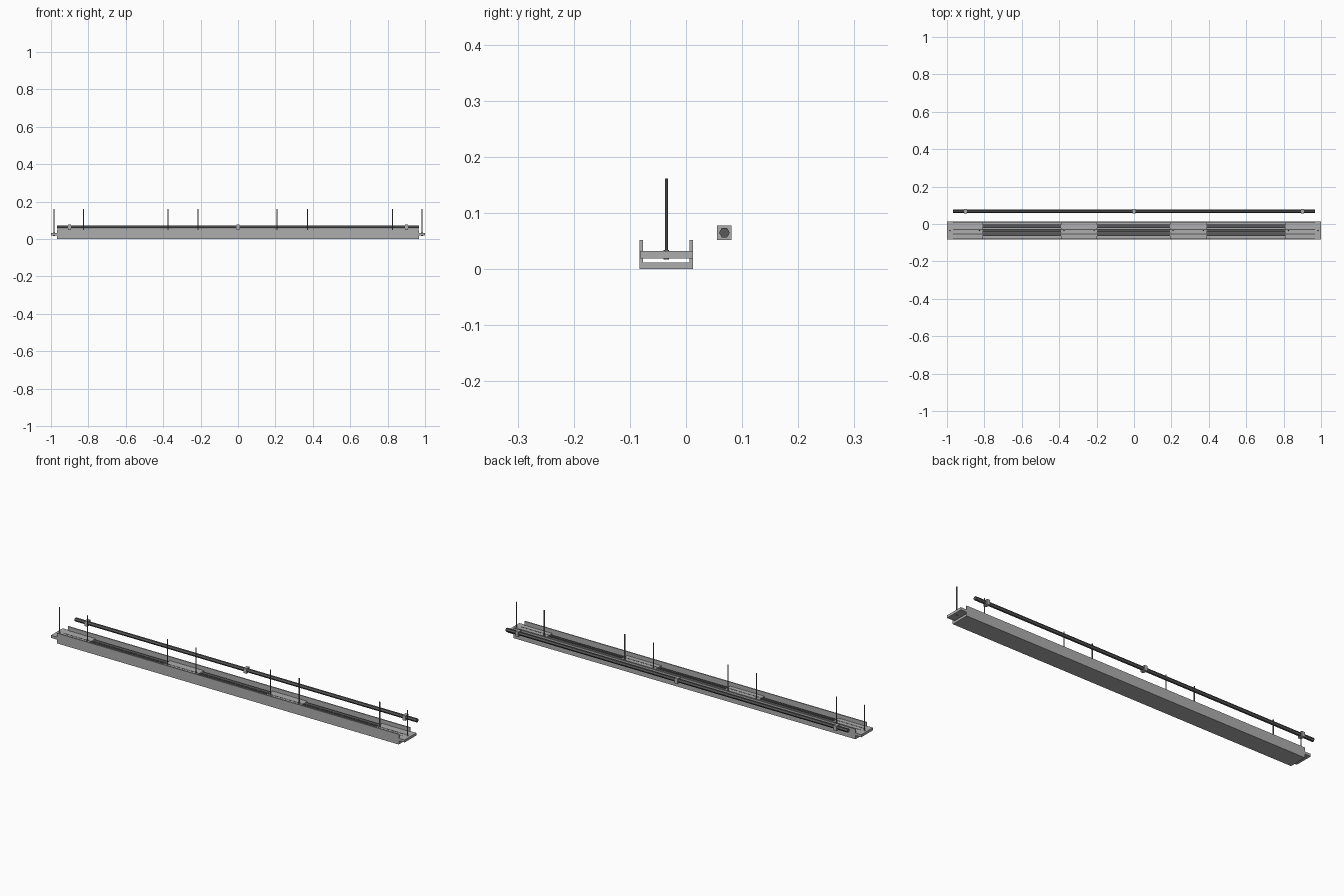
import bpy, math

if "Cube" in bpy.data.objects:
    bpy.data.objects.remove(bpy.data.objects["Cube"])


def material(name, value):
    m = bpy.data.materials.new(name)
    m.use_nodes = True
    colour = (value, value, value, 1)
    m.diffuse_color = colour
    m.node_tree.nodes["Principled BSDF"].inputs["Base Color"].default_value = colour
    return m


LIGHT = material("light grey steel", 0.42)
MID = material("mid grey steel", 0.2)
DARK = material("dark grey", 0.1)


def box(name, x, y, z, mat):
    """Box from (min, max) ranges along each axis."""
    spans = (x, y, z)
    bpy.ops.mesh.primitive_cube_add(size=1, location=[(a + b) / 2 for a, b in spans])
    ob = bpy.context.object
    ob.name = name
    ob.scale = [b - a for a, b in spans]
    bpy.ops.object.transform_apply(location=False, rotation=False, scale=True)
    ob.data.materials.append(mat)
    return ob


def prism(name, loc, radius, length, mat, sides=6, along_x=False):
    rot = (0, math.pi / 2, 0) if along_x else (0, 0, 0)
    bpy.ops.mesh.primitive_cylinder_add(vertices=sides, radius=radius, depth=length,
                                        location=loc, rotation=rot)
    ob = bpy.context.object
    ob.name = name
    ob.data.materials.append(mat)
    return ob


# Long open channel extruded from a U profile
FRONT, BACK, WALL = -0.0825, 0.0125, 0.006
END = 0.967
profile = [(FRONT, 0), (BACK, 0), (BACK, 0.052), (BACK - WALL, 0.052),
           (BACK - WALL, 0.012), (FRONT + WALL, 0.012), (FRONT + WALL, 0.052), (FRONT, 0.052)]
n = len(profile)
verts = [(x, y, z) for x in (-END, END) for y, z in profile]
faces = [tuple(reversed(range(n))), tuple(range(n, 2 * n))]
faces += [(i, (i + 1) % n, n + (i + 1) % n, n + i) for i in range(n)]
mesh = bpy.data.meshes.new("channel")
mesh.from_pydata(verts, [], faces)
mesh.materials.append(LIGHT)
bpy.context.collection.objects.link(bpy.data.objects.new("channel", mesh))

# Four support plates, each hung from a pair of threaded rods with nuts
MIDDLE = -0.035
plates = [(-1, -0.81), (-0.39, -0.197), (0.193, 0.387), (0.81, 1)]
for i, (a, b) in enumerate(plates):
    box(f"support_plate_{i}", (a, b), (FRONT + 0.0003, BACK - 0.0003), (0.019, 0.032), LIGHT)
    for j, x in enumerate((a + 0.016, b - 0.016)):
        prism(f"hanger_rod_{i}_{j}", (x, MIDDLE, 0.09), 0.0027, 0.144, MID, 8)
        prism(f"rod_nut_{i}_{j}", (x, MIDDLE, 0.0255), 0.005, 0.0165, MID)

# Dark bars bridging the gaps between neighbouring plates
for i in range(3):
    span = (plates[i][1], plates[i + 1][0])
    for j, (a, b) in enumerate([(-0.022, -0.003), (-0.042, -0.026), (-0.063, -0.046)]):
        box(f"bridge_bar_{i}_{j}", span, (a, b), (0.02, 0.031), DARK)

# Thin strips running the full length over the plates
for i, y in enumerate((-0.03, -0.053)):
    box(f"long_strip_{i}", (-END, END), (y - 0.003, y + 0.003), (0.03, 0.0325), DARK)

# Separate hexagonal pipe with three square collars
PIPE_Y, PIPE_Z = 0.0685, 0.065
pipe = prism("pipe", (0, PIPE_Y, PIPE_Z), 0.0095, 1.934, DARK, 6, True)
pipe.rotation_euler = (math.pi / 6, math.pi / 2, 0)
pipe.rotation_euler = (0, math.pi / 2, 0)
for i, x in enumerate((-0.9, 0, 0.9)):
    box(f"pipe_collar_{i}", (x - 0.008, x + 0.008), (PIPE_Y - 0.013, PIPE_Y + 0.013),
        (PIPE_Z - 0.013, PIPE_Z + 0.013), LIGHT)
